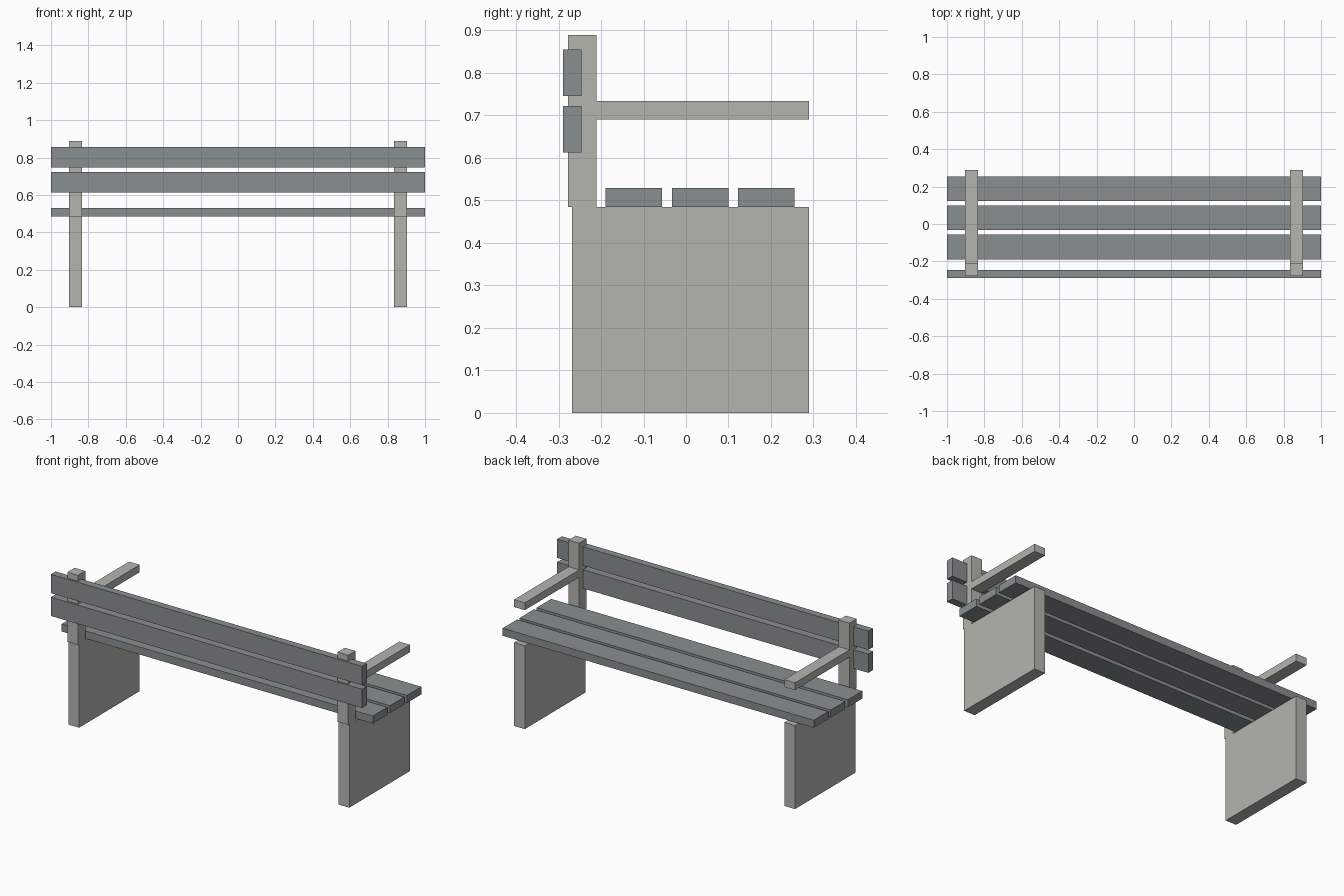
import bpy
import bmesh
from mathutils import Vector

cube = bpy.data.objects.get("Cube")
if cube:
    bpy.data.objects.remove(cube, do_unlink=True)


def make_material(name, color):
    mat = bpy.data.materials.new(name)
    mat.use_nodes = True
    mat.diffuse_color = (*color, 1)
    mat.node_tree.nodes["Principled BSDF"].inputs["Base Color"].default_value = (*color, 1)
    return mat


concrete = make_material("warm light grey", (0.46, 0.46, 0.43))
plank = make_material("cool slate grey", (0.25, 0.275, 0.28))


def box(name, x, y, z, mat):
    """Box spanning the given (min, max) ranges."""
    low, high = (Vector(c) for c in zip(x, y, z))
    bm = bmesh.new()
    bmesh.ops.create_cube(bm, size=1)
    bmesh.ops.scale(bm, vec=high - low, verts=bm.verts)
    bmesh.ops.translate(bm, vec=(low + high) / 2, verts=bm.verts)
    mesh = bpy.data.meshes.new(name)
    bm.to_mesh(mesh)
    bm.free()
    mesh.materials.append(mat)
    obj = bpy.data.objects.new(name, mesh)
    bpy.context.collection.objects.link(obj)
    return obj


# Side supports: leg slab, back post and armrest on each side
SEAT_Z = 0.485
for side, x in (("left", (0.834, 0.903)), ("right", (-0.903, -0.834))):
    box(side + "_leg", x, (-0.268, 0.289), (0, SEAT_Z), concrete)
    box(side + "_back_post", x, (-0.278, -0.211), (SEAT_Z, 0.889), concrete)
    box(side + "_armrest", x, (-0.211, 0.289), (0.691, 0.734), concrete)

# Seat slats
LENGTH = (-1, 1)
for i, y in enumerate((-0.19, -0.033, 0.122)):
    box(f"seat_slat_{i + 1}", LENGTH, (y, y + 0.133), (SEAT_Z, 0.529), plank)

# Backrest slats, notched into the posts
for name, z in (("lower", 0.613), ("upper", 0.746)):
    box(name + "_back_slat", LENGTH, (-0.289, -0.246), (z, z + 0.109), plank)
